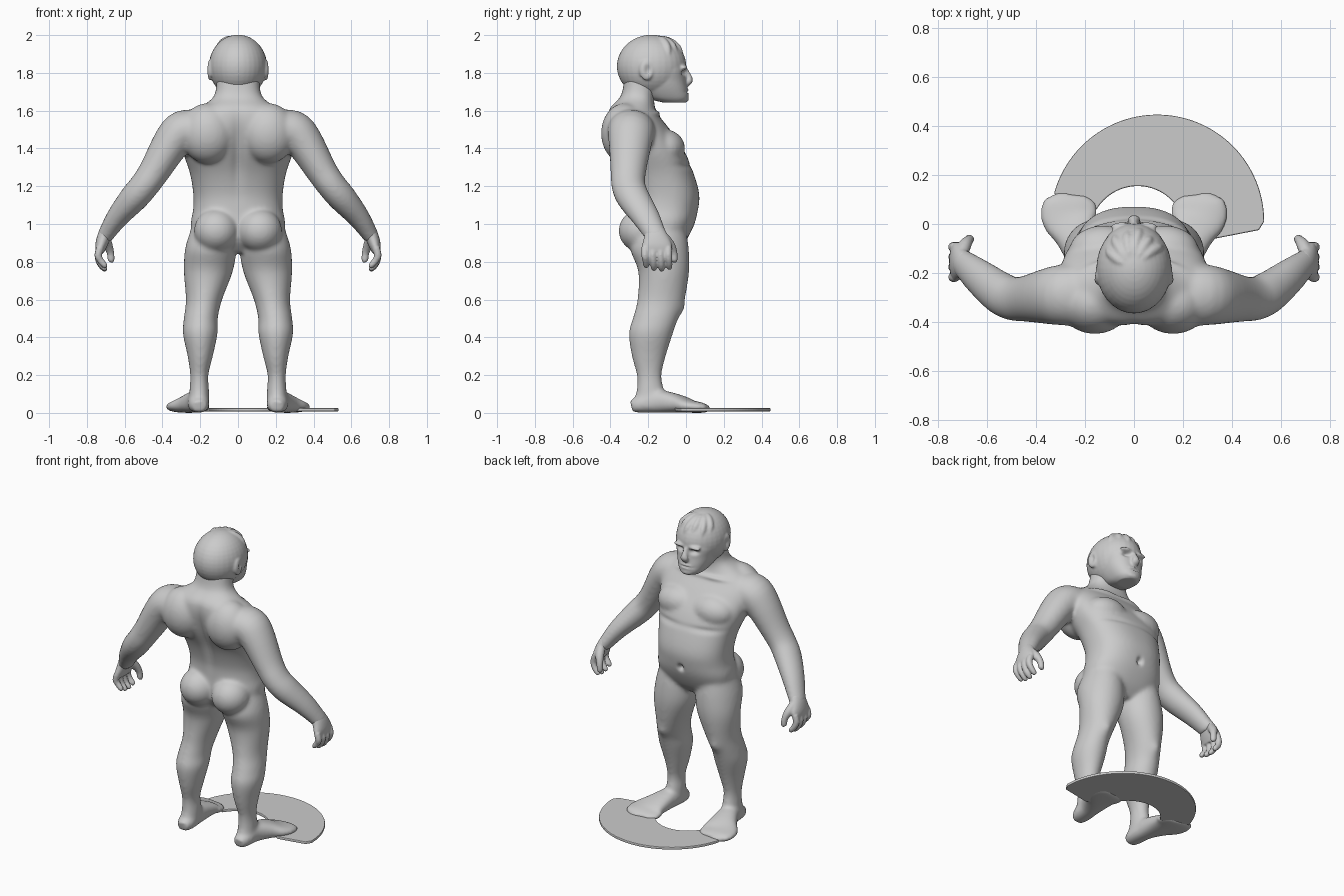
import bpy, bmesh, math
from mathutils import Vector, Matrix

if "Cube" in bpy.data.objects:
    bpy.data.objects.remove(bpy.data.objects["Cube"])


def catmull(pts, steps=4):
    """Smoothly interpolate a list of (x, y, z, ra, rb)."""
    out = []
    for i in range(len(pts) - 1):
        a, b, c, d = (Vector(pts[min(max(k, 0), len(pts) - 1)]) for k in (i - 1, i, i + 1, i + 2))
        for k in range(steps):
            t = k / steps
            out.append(0.5 * (2 * b + (c - a) * t + (2 * a - 5 * b + 4 * c - d) * t * t
                              + (3 * b - a - 3 * c + d) * t ** 3))
    return out + [Vector(pts[-1])]


def tube(bm, pts, s=1, ref=None, power=1.0, n=28):
    """Elliptical loft; ref=None keeps rings horizontal, else rb lies along ref."""
    ps = catmull([(p[0] * s, *p[1:]) for p in pts])
    rings = []
    for i, p in enumerate(ps):
        c = p.to_3d() if len(p) <= 4 else Vector(p[:3])
        u, v = Vector((1, 0, 0)), Vector((0, 1, 0))
        if ref:
            t = (Vector(ps[min(i + 1, len(ps) - 1)][:3]) - Vector(ps[max(i - 1, 0)][:3])).normalized()
            u = Vector(ref).cross(t).normalized()
            v = t.cross(u)
        ring = []
        for k in range(n):
            a = 2 * math.pi * k / n
            ca, sa = math.cos(a), math.sin(a)
            ring.append(bm.verts.new(c + u * p[3] * math.copysign(abs(ca) ** power, ca)
                                     + v * p[4] * math.copysign(abs(sa) ** power, sa)))
        rings.append(ring)
    for r0, r1 in zip(rings, rings[1:]):
        for k in range(n):
            bm.faces.new((r0[k], r0[(k + 1) % n], r1[(k + 1) % n], r1[k]))
    bm.faces.new(rings[0][::-1])
    bm.faces.new(rings[-1])


def ball(bm, c, r):
    bmesh.ops.create_uvsphere(bm, u_segments=32, v_segments=20, radius=1,
                              matrix=Matrix.Translation(c) @ Matrix.Diagonal((*r, 1)))


def finish(bm, name, voxel=None, smooth=0, pushes=()):
    """Fuse overlapping masses into one skin, smooth it, then press in details."""
    bmesh.ops.recalc_face_normals(bm, faces=bm.faces)
    me = bpy.data.meshes.new(name)
    bm.to_mesh(me)
    bm.free()
    ob = bpy.data.objects.new(name, me)
    bpy.context.collection.objects.link(ob)
    if voxel:
        m = ob.modifiers.new("fuse", 'REMESH')
        m.mode, m.voxel_size = 'VOXEL', voxel
        m = ob.modifiers.new("soften", 'SMOOTH')
        m.factor, m.iterations = 0.5, smooth
        dg = bpy.context.evaluated_depsgraph_get()
        me = bpy.data.meshes.new_from_object(ob.evaluated_get(dg))
        ob.modifiers.clear()
        ob.data = me
        for v in me.vertices:
            for c, r, d in pushes:
                q = sum(((v.co[i] - c[i]) / r[i]) ** 2 for i in range(3))
                if q < 9:
                    v.co += Vector(d) * math.exp(-q)
        for p in me.polygons:
            p.use_smooth = True
    return ob


# Body: torso and neck from (z, half width, front y, back y)
bm = bmesh.new()
torso = [(.85, .12, -.05, -.22), (.91, .23, .00, -.27), (1.0, .25, .045, -.28), (1.08, .237, .065, -.28),
         (1.16, .237, .07, -.285), (1.27, .255, .04, -.32), (1.39, .295, -.01, -.38),
         (1.5, .31, -.085, -.41), (1.57, .29, -.14, -.415), (1.62, .2, -.165, -.40),
         (1.68, .125, -.165, -.345), (1.78, .115, -.13, -.325)]
tube(bm, [(0, (f + b) / 2, z, w, (f - b) / 2) for z, w, f, b in torso], power=.85, n=48)
leg = [(.14, -.13, .97, .11, .13), (.145, -.14, .87, .135, .155), (.157, -.118, .75, .13, .135),
       (.18, -.132, .6, .096, .125), (.197, -.162, .5, .09, .12), (.2, -.186, .42, .092, .117),
       (.2, -.197, .3, .067, .09), (.205, -.195, .2, .048, .066), (.205, -.19, .12, .052, .072),
       (.207, -.2, .03, .055, .085)]
foot = [(.205, -.29, .035, .035, .033), (.207, -.24, .045, .055, .045), (.215, -.15, .06, .06, .06),
        (.24, -.05, .05, .085, .05), (.265, .03, .034, .118, .034), (.255, .085, .026, .11, .026),
        (.25, .12, .018, .07, .018)]
arm = [(.2, -.29, 1.49, .11, .13), (.29, -.29, 1.49, .112, .125), (.352, -.295, 1.43, .1, .115),
       (.44, -.305, 1.285, .083, .095), (.495, -.305, 1.205, .078, .09), (.55, -.28, 1.14, .076, .088),
       (.635, -.215, 1.04, .06, .075), (.695, -.165, .95, .045, .06), (.71, -.155, .92, .04, .058)]
pushes = [((0, .07, 1.05), (.016, .05, .02), (0, -.03, 0)),          # navel
          ((0, -.4, 1.33), (.03, .12, .2), (0, .025, 0))]            # spine groove
for s in (1, -1):
    tube(bm, leg, s)
    tube(bm, foot, s, ref=(0, 0, 1), power=.85)
    tube(bm, arm, s, ref=(0, 1, 0))
    ball(bm, (s * .115, -.235, .965), (.118, .122, .115))            # buttock
    ball(bm, (s * .16, -.325, 1.48), (.145, .125, .16))              # shoulder blade
    ball(bm, (s * .125, -.11, 1.4), (.14, .105, .1))                 # chest muscle
    pushes += [((s * .13, -.01, 1.31), (.11, .08, .018), (0, -.01, 0)),
               ((s * .19, -.03, .55), (.035, .06, .04), (0, .012, 0)),
               ((s * .1, -.15, 1.585), (.09, .05, .012), (0, .012, .006))]
finish(bm, "body", .0105, 14, pushes)

# Head: skull, face, ears, nose and swept fringe
bm = bmesh.new()
ball(bm, (0, -.182, 1.835), (.154, .184, .167))
face = [(1.643, .055, -.01, -.12), (1.665, .08, .012, -.2), (1.71, .105, .008, -.25),
        (1.76, .122, .0, -.28), (1.83, .135, -.005, -.3), (1.9, .1, -.04, -.28)]
tube(bm, [(0, (f + b) / 2, z, w, (f - b) / 2) for z, w, f, b in face], power=.85, n=40)
tube(bm, [(0, -.015, 1.82, .016, .02), (0, .008, 1.785, .018, .02), (0, .018, 1.758, .026, .018),
          (0, .0, 1.74, .02, .015)], ref=(0, 1, 0))
ball(bm, (0, -.005, 1.7), (.05, .022, .022))                         # lips
ball(bm, (0, -.01, 1.662), (.045, .025, .02))                        # chin
pushes = [((0, .015, 1.7), (.045, .03, .006), (0, -.012, 0))]
for s in (1, -1):
    ball(bm, (s * .148, -.21, 1.815), (.016, .038, .055))
    ball(bm, (s * .05, -.012, 1.828), (.045, .02, .014))             # brow
    pushes += [((s * .05, .0, 1.8), (.026, .04, .014), (0, -.02, 0)),
               ((s * .165, -.2, 1.815), (.012, .017, .027), (-s * .014, 0, 0))]
for k in range(6):
    strand = []
    for j in range(5):
        az = math.radians(-58 + 23 * k - 12 * (4 - j) / 4)
        el = math.radians(78 - (14 if k % 2 else 12) * j)
        q = .96
        strand.append((.154 * q * math.sin(az) * math.cos(el), -.182 + .184 * q * math.cos(az) * math.cos(el),
                       1.835 + .163 * q * math.sin(el), *[(.012, .024, .028, .026, .012)[j] * .75] * 2))
    tube(bm, strand, ref=(1, .1, 0), n=12)
finish(bm, "head", .007, 4, pushes)

# Hands: palm, four curled fingers and thumb
for s, side in ((1, "right"), (-1, "left")):
    bm = bmesh.new()
    tube(bm, [(.69, -.168, .97, .038, .052), (.71, -.16, .93, .036, .065), (.725, -.155, .885, .031, .08),
              (.732, -.155, .85, .022, .077)], s, ref=(0, 1, 0))
    for k in range(4):
        y, d = -.217 + .041 * k, (.015, 0, -.004, .006)[k]
        tube(bm, [(.73, y, .875, .02, .02), (.74, y, .835, .02, .02), (.73, y + .004, .795 + d, .018, .018),
                  (.708, y + .006, .768 + d, .016, .016), (.696, y + .006, .758 + d, .01, .01)],
             s, ref=(0, 1, 0), n=14)
    tube(bm, [(.705, -.12, .93, .028, .028), (.69, -.085, .89, .026, .026), (.676, -.066, .85, .02, .02),
              (.672, -.062, .81, .018, .018), (.674, -.062, .797, .01, .01)], s, ref=(0, 1, 0), n=14)
    finish(bm, side + "_hand", .0055, 4)

# Base plate: crescent slab between two arcs
def arc(cx, cy, r, a0, a1, n):
    return [(cx + r * math.cos(math.radians(a0 + (a1 - a0) * i / n)),
             cy + r * math.sin(math.radians(a0 + (a1 - a0) * i / n))) for i in range(n + 1)]


outline = arc(.095, .01, .437, 0, 165, 60) + arc(.015, -.04, .195, 150, 15, 28) + [(.33, -.06), (.51, -.025)]
bm = bmesh.new()
f = bm.faces.new([bm.verts.new((x, y, .008)) for x, y in outline])
g = bmesh.ops.extrude_face_region(bm, geom=[f])
bmesh.ops.translate(bm, vec=(0, 0, .018), verts=[e for e in g["geom"] if isinstance(e, bmesh.types.BMVert)])
plate = finish(bm, "base_plate")
b = plate.modifiers.new("rounded_rim", 'BEVEL')
b.width, b.segments, b.limit_method = .005, 2, 'ANGLE'
